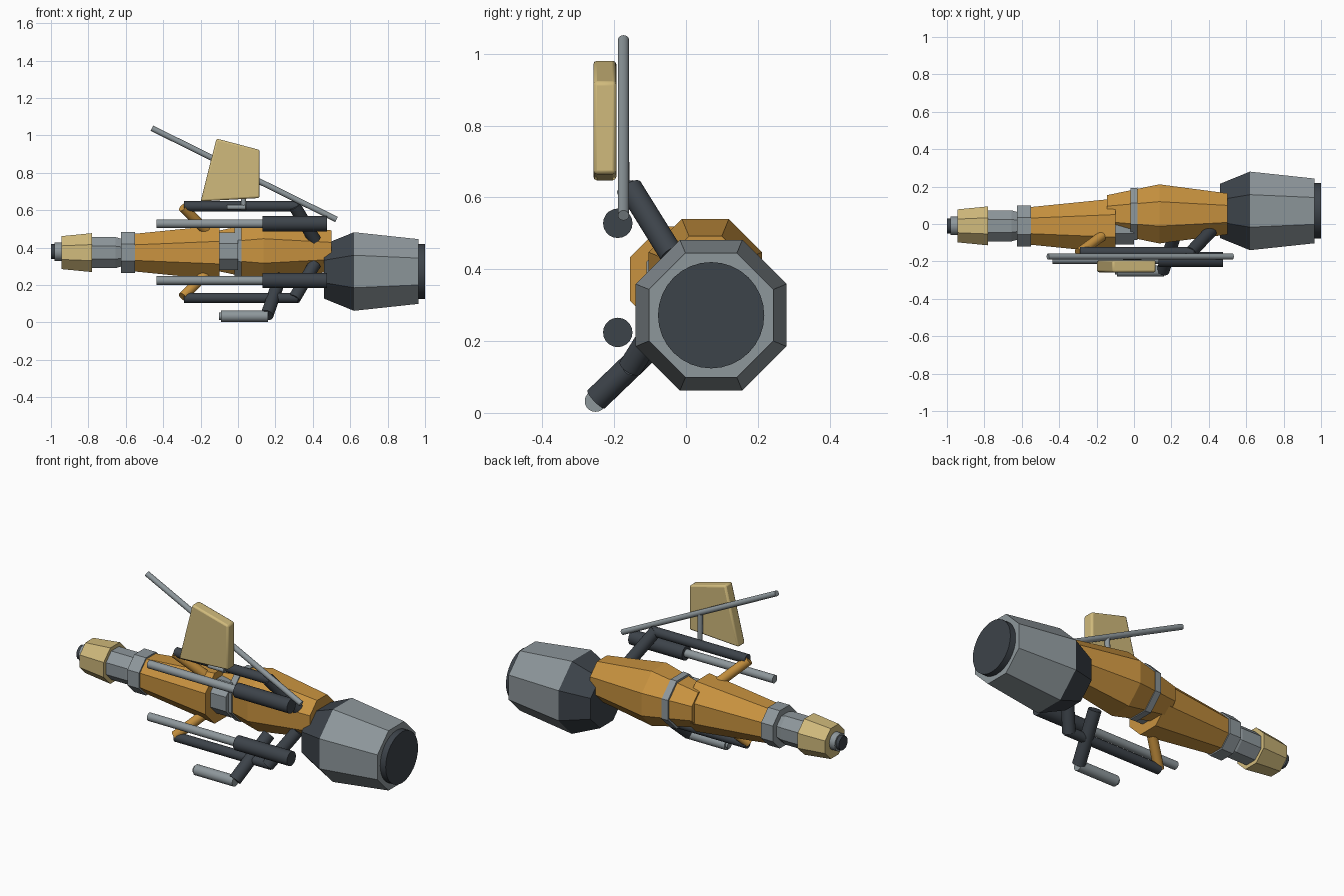
import bpy, bmesh, math
from mathutils import Vector

if "Cube" in bpy.data.objects:
    bpy.data.objects.remove(bpy.data.objects["Cube"])


def colour(name, rgb):
    m = bpy.data.materials.new(name)
    m.diffuse_color = (*rgb, 1)
    m.use_nodes = True
    m.node_tree.nodes["Principled BSDF"].inputs["Base Color"].default_value = m.diffuse_color
    return m


ORANGE = colour("orange paint", (0.58, 0.29, 0.05))
GOLD = colour("pale gold", (0.63, 0.49, 0.20))
GREY = colour("steel grey", (0.27, 0.31, 0.33))
DARK = colour("dark metal", (0.046, 0.056, 0.068))


def finish(bm, name, mats, smooth=False):
    bmesh.ops.recalc_face_normals(bm, faces=bm.faces[:])
    me = bpy.data.meshes.new(name)
    bm.to_mesh(me)
    bm.free()
    ob = bpy.data.objects.new(name, me)
    bpy.context.collection.objects.link(ob)
    for m in mats:
        me.materials.append(m)
    if smooth:
        bpy.ops.object.select_all(action='DESELECT')
        ob.select_set(True)
        bpy.context.view_layer.objects.active = ob
        bpy.ops.object.shade_smooth_by_angle(angle=math.radians(35))
    return ob


def octagon_hull(name, profile, cy, cz, mats, rule=None):
    """Loft flat-topped octagons along x; profile holds (x, half height)."""
    bm = bmesh.new()
    rings = []
    for x, half in profile:
        r = half / math.cos(math.pi / 8)
        rings.append([bm.verts.new((x, cy + r * math.cos(a), cz + r * math.sin(a)))
                      for a in [math.pi / 8 + k * math.pi / 4 for k in range(8)]])
    for a, b in zip(rings, rings[1:]):
        for k in range(8):
            bm.faces.new((a[k], a[(k + 1) % 8], b[(k + 1) % 8], b[k]))
    bm.faces.new(rings[0])
    bm.faces.new(rings[-1])
    if rule:
        for f in bm.faces:
            f.material_index = rule(f.calc_center_median().x)
    return finish(bm, name, mats)


def rod(name, a, b, r, mat, segs=20):
    """Capped cylinder between two points."""
    a, b = Vector(a), Vector(b)
    bm = bmesh.new()
    bmesh.ops.create_cone(bm, cap_ends=True, segments=segs, radius1=r, radius2=r,
                          depth=(b - a).length)
    rot = Vector((0, 0, 1)).rotation_difference(b - a).to_matrix().to_4x4()
    bmesh.ops.transform(bm, matrix=rot, verts=bm.verts[:])
    bmesh.ops.translate(bm, vec=(a + b) / 2, verts=bm.verts[:])
    return finish(bm, name, [mat], True)


# Forward hull along its own axis
FY, FZ = -0.01, 0.373
octagon_hull("nose", [(-0.945, 0.088), (-0.78, 0.104)], FY, FZ, [GOLD])
octagon_hull("neck", [(-0.80, 0.083), (-0.655, 0.083), (-0.61, 0.070)], FY, FZ, [GREY])
octagon_hull("front_collar", [(-0.625, 0.109), (-0.55, 0.109)], FY, FZ, [GREY])
octagon_hull("front_hull", [(-0.56, 0.100), (-0.10, 0.146)], FY, FZ, [ORANGE])
octagon_hull("hull_coupling", [(-0.12, 0.100), (0.0, 0.100)], FY, 0.38, [GREY])
rod("nose_ring", (-0.98, FY, FZ + .005), (-0.93, FY, FZ + .005), 0.050, GREY)
rod("nose_tip", (-1.0, FY, FZ + .005), (-0.97, FY, FZ + .005), 0.040, DARK)

# Rear hull, set off to the far side
octagon_hull("rear_hull", [(-0.145, 0.100), (0.135, 0.158), (0.50, 0.110)],
             0.054, 0.382, [ORANGE])
octagon_hull("hull_band", [(-0.018, 0.138), (0.02, 0.140)], 0.054, 0.382, [GREY])

# Engine: dark intake slope, grey barrel, dark outlet
octagon_hull("engine", [(0.46, 0.145), (0.62, 0.210), (0.965, 0.173)], 0.07, 0.272,
             [GREY, DARK], lambda x: 1 if x < 0.6 else 0)
rod("engine_outlet", (0.95, 0.07, 0.272), (1.0, 0.07, 0.272), 0.148, DARK, 32)

# Side frame and guns, mirrored above and below the hull axis
for label, s in (("upper", 1), ("lower", -1)):
    def z(d):
        return 0.376 + s * d
    rod(label + "_gun_housing", (0.13, -0.19, z(0.152)), (0.475, -0.19, z(0.152)), 0.041, DARK)
    rod(label + "_gun_barrel", (-0.435, -0.19, z(0.152)), (0.15, -0.19, z(0.152)), 0.023, GREY)
    rod(label + "_rail", (-0.29, -0.15, z(0.245)), (0.32, -0.15, z(0.245)), 0.027, DARK)
    rod(label + "_rear_strut", (0.30, -0.155, z(0.25)), (0.41, -0.04, z(0.065)), 0.034, DARK)
    rod(label + "_front_strut", (-0.295, -0.155, z(0.24)), (-0.165, -0.06, z(0.11)), 0.027, ORANGE)

# Foot support below
rod("foot_leg", (0.155, -0.25, 0.038), (0.225, -0.04, 0.24), 0.035, DARK)
rod("foot_peg", (-0.09, -0.252, 0.033), (0.16, -0.252, 0.033), 0.030, GREY)
rod("foot_peg_end", (-0.102, -0.252, 0.033), (-0.08, -0.252, 0.033), 0.019, GREY)

# Shield panel with softened edges
bm = bmesh.new()
outline = [(-0.20, 0.647), (0.116, 0.665), (0.116, 0.922), (-0.115, 0.983)]
face = bm.faces.new([bm.verts.new((x, -0.258, zz)) for x, zz in outline])
ext = bmesh.ops.extrude_face_region(bm, geom=[face])
bmesh.ops.translate(bm, vec=(0, 0.064, 0),
                    verts=[g for g in ext["geom"] if isinstance(g, bmesh.types.BMVert)])
panel = finish(bm, "shield_panel", [GOLD])
bev = panel.modifiers.new("soft edges", 'BEVEL')
bev.width, bev.segments = 0.010, 2
bpy.ops.object.select_all(action='DESELECT')
panel.select_set(True)
bpy.context.view_layer.objects.active = panel
bpy.ops.object.shade_smooth_by_angle(angle=math.radians(35))

# Slanted mast and its bracket
rod("mast", (-0.46, -0.174, 1.038), (0.527, -0.174, 0.55), 0.0155, GREY)
rod("mast_post", (0.03, -0.17, 0.60), (0.03, -0.174, 0.795), 0.014, GREY)
rod("bracket_bar", (-0.06, -0.18, 0.615), (0.04, -0.18, 0.615), 0.012, GREY)
